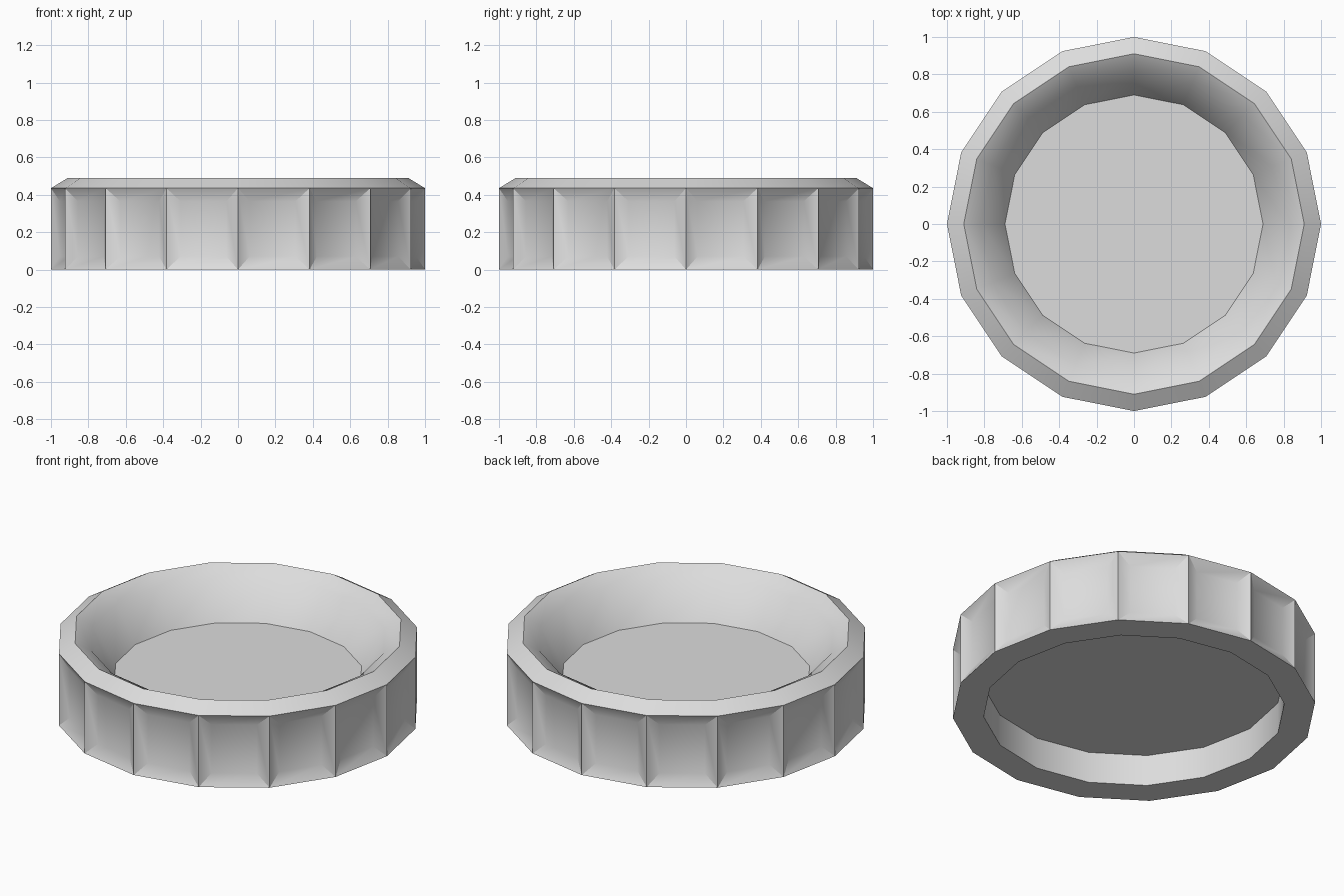
import bpy, bmesh, math

cube = bpy.data.objects.get("Cube")
if cube:
    bpy.data.objects.remove(cube, do_unlink=True)

SIDES = 16
CREASE = math.radians(36)

# One plain grey for the whole dish
grey = bpy.data.materials.new("light grey")
grey.use_nodes = True
colour = (0.72, 0.72, 0.72, 1)
grey.diffuse_color = colour
grey.node_tree.nodes["Principled BSDF"].inputs["Base Color"].default_value = colour

# Cross-section (radius, height) from the underside recess, round the rim, to the dish floor
profile = [(0.83, 0.19), (0.83, 0.0), (1.0, 0.0), (1.0, 0.435),
           (0.91, 0.49), (0.82, 0.44), (0.69, 0.225)]
OUTER_WALL = 2  # profile segment that carries the scooped panels

bm = bmesh.new()
rings = []
for radius, height in profile:
    angles = [math.tau * i / SIDES for i in range(SIDES)]
    rings.append([bm.verts.new((radius * math.cos(a), radius * math.sin(a), height))
                  for a in angles])

# Walls between neighbouring rings
panels = []
for segment, (low, high) in enumerate(zip(rings, rings[1:])):
    for i in range(SIDES):
        j = (i + 1) % SIDES
        face = bm.faces.new((low[i], low[j], high[j], high[i]))
        if segment == OUTER_WALL:
            panels.append(face)

# Recess ceiling and dish floor
bm.faces.new(rings[0])
bm.faces.new(rings[-1])
bmesh.ops.recalc_face_normals(bm, faces=bm.faces)

# Shallow scoop in every outer panel, leaving a ridge between neighbours
bmesh.ops.inset_individual(bm, faces=panels, thickness=0.1, depth=-0.035)

# Smooth shading with sharp creases
for face in bm.faces:
    face.smooth = True
for edge in bm.edges:
    edge.smooth = edge.calc_face_angle() < CREASE

mesh = bpy.data.meshes.new("dish")
bm.to_mesh(mesh)
bm.free()
mesh.materials.append(grey)
dish = bpy.data.objects.new("dish", mesh)
bpy.context.collection.objects.link(dish)
